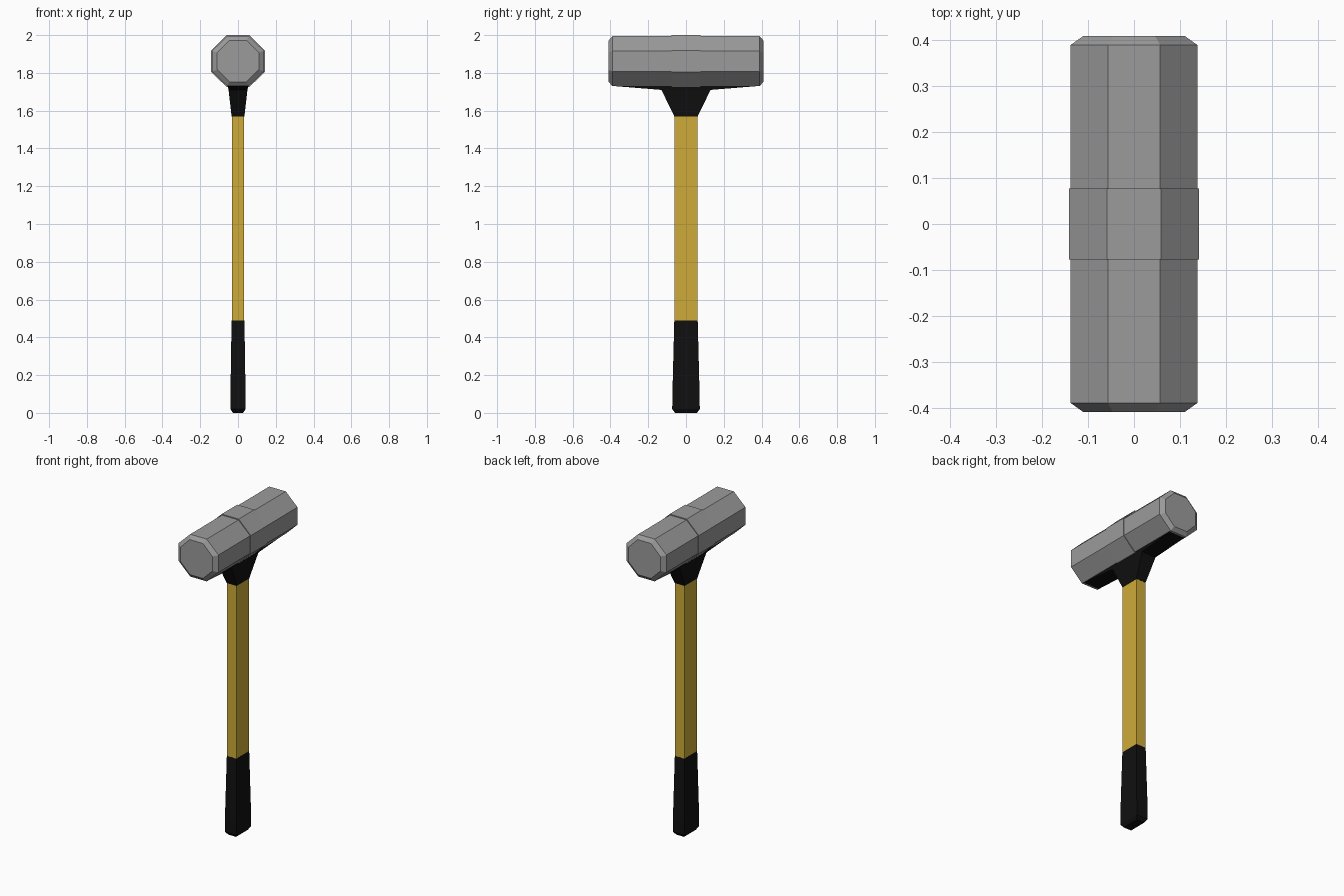
import bpy, bmesh, math

cube = bpy.data.objects.get("Cube")
if cube:
    bpy.data.objects.remove(cube)


def material(name, rgb):
    m = bpy.data.materials.new(name)
    m.use_nodes = True
    m.diffuse_color = (*rgb, 1)
    m.node_tree.nodes["Principled BSDF"].inputs["Base Color"].default_value = (*rgb, 1)
    return m


steel = material("grey steel", (0.33, 0.33, 0.33))
yellow = material("yellow shaft", (0.62, 0.41, 0.04))
black = material("black rubber", (0.005, 0.005, 0.005))


def loft(name, rings, mat):
    """Skin a closed solid through rings with equal point counts."""
    bm = bmesh.new()
    loops = [[bm.verts.new(p) for p in ring] for ring in rings]
    n = len(loops[0])
    for a, b in zip(loops, loops[1:]):
        for i in range(n):
            j = (i + 1) % n
            bm.faces.new((a[i], a[j], b[j], b[i]))
    bm.faces.new(loops[0][::-1])
    bm.faces.new(loops[-1])
    bmesh.ops.recalc_face_normals(bm, faces=bm.faces)
    mesh = bpy.data.meshes.new(name)
    bm.to_mesh(mesh)
    bm.free()
    mesh.materials.append(mat)
    ob = bpy.data.objects.new(name, mesh)
    bpy.context.collection.objects.link(ob)
    return ob


def rect(z, hx, hy):
    return [(-hx, -hy, z), (hx, -hy, z), (hx, hy, z), (-hx, hy, z)]


def octagon(y, half_width, half_height, zc=1.862):
    k = 1 / math.cos(math.pi / 8)
    angles = [math.pi / 8 + i * math.pi / 4 for i in range(8)]
    return [(half_width * k * math.cos(a), y, zc + half_height * k * math.sin(a))
            for a in angles]


# Head with bevelled striking faces
loft("hammer_head", [octagon(-0.41, 0.11, 0.109), octagon(-0.39, 0.138, 0.132),
                     octagon(0.39, 0.138, 0.132), octagon(0.41, 0.11, 0.109)], steel)

# Slightly raised band around the middle of the head
loft("head_band", [octagon(-0.077, 0.142, 0.138), octagon(0.077, 0.142, 0.138)], steel)

# Rubber collar flaring along the underside of the head
loft("collar", [rect(1.57, 0.034, 0.062), rect(1.71, 0.05, 0.13),
                rect(1.731, 0.055, 0.39)], black)

# Shaft
loft("shaft", [rect(0.48, 0.032, 0.061), rect(1.58, 0.032, 0.061)], yellow)

# Grip, wider towards its chamfered end
loft("grip", [rect(0, 0.027, 0.058), rect(0.02, 0.04, 0.073),
              rect(0.1, 0.04, 0.072), rect(0.49, 0.034, 0.062)], black)
